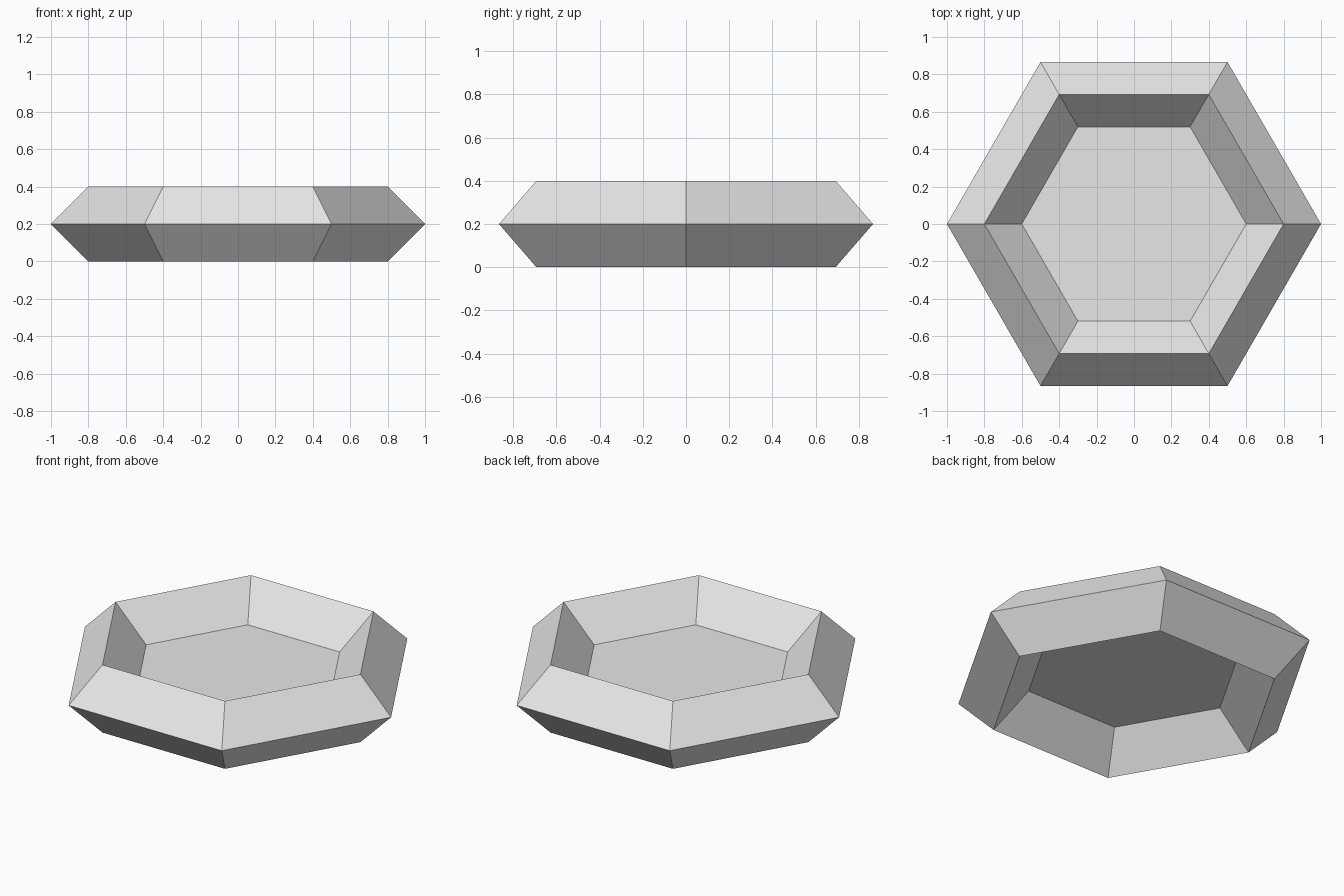
import bpy

cube = bpy.data.objects.get("Cube")
if cube:
    bpy.data.objects.remove(cube, do_unlink=True)

SIDES = 6
RING_RADIUS = 0.8
TUBE_RADIUS = 0.2

# Plain grey used on every part
grey = bpy.data.materials.new("light_grey")
grey.use_nodes = True
grey.diffuse_color = (0.8, 0.8, 0.8, 1)
grey.node_tree.nodes["Principled BSDF"].inputs["Base Color"].default_value = grey.diffuse_color


def finish(name):
    """Name the new object, keep it faceted and colour it."""
    obj = bpy.context.object
    obj.name = obj.data.name = name
    obj.data.materials.append(grey)
    bpy.ops.object.shade_flat()
    return obj


# Six-sided ring with a diamond cross-section
bpy.ops.mesh.primitive_torus_add(
    major_segments=SIDES, minor_segments=4,
    major_radius=RING_RADIUS, minor_radius=TUBE_RADIUS,
    location=(0, 0, TUBE_RADIUS))
finish("hexagonal_ring")

# Thin floor panel spanning the inner edge of the ring
bpy.ops.mesh.primitive_circle_add(
    vertices=SIDES, radius=RING_RADIUS - TUBE_RADIUS,
    fill_type='NGON', location=(0, 0, TUBE_RADIUS))
floor = finish("floor_panel")

# Line the panel's corners up with the ring's corners on the x axis
floor.rotation_euler.z = 0.0
corner = max(v.co.x for v in floor.data.vertices)
if corner < RING_RADIUS - TUBE_RADIUS - 0.01:
    floor.rotation_euler.z = 3.14159265 / SIDES
